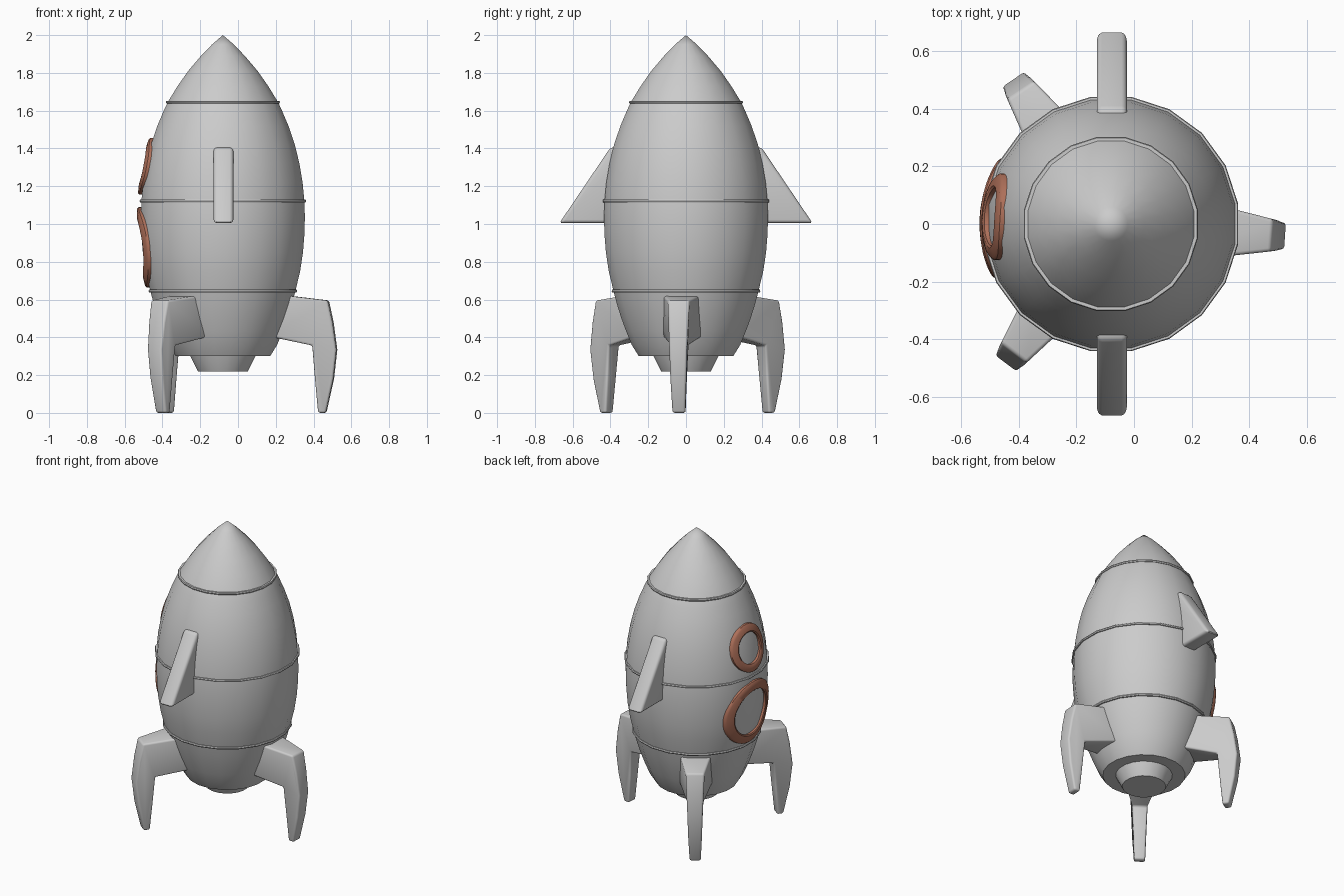
import bpy, bmesh
from math import sin, cos, pi, radians, sqrt

if "Cube" in bpy.data.objects:
    bpy.data.objects.remove(bpy.data.objects["Cube"])

CX = -0.08          # hull axis
SIDES = 20
K = 1 / cos(pi / SIDES)
HULL = [(0.30, 0.25), (0.36, 0.287), (0.43, 0.316), (0.50, 0.342), (0.58, 0.367),
        (0.65, 0.385), (0.75, 0.409), (0.85, 0.424), (0.95, 0.432), (1.04, 0.434),
        (1.125, 0.431), (1.22, 0.422), (1.32, 0.405), (1.42, 0.381), (1.52, 0.347),
        (1.60, 0.313), (1.645, 0.292), (1.73, 0.240), (1.81, 0.184), (1.89, 0.116),
        (1.95, 0.058), (2.0, 0.0)]


def make(name, verts, faces, angle=35, bevel=0, color=None):
    me = bpy.data.meshes.new(name)
    me.from_pydata(verts, [], faces)
    bm = bmesh.new()
    bm.from_mesh(me)
    bmesh.ops.remove_doubles(bm, verts=bm.verts, dist=1e-5)
    bmesh.ops.recalc_face_normals(bm, faces=bm.faces)
    bm.to_mesh(me)
    bm.free()
    ob = bpy.data.objects.new(name, me)
    bpy.context.collection.objects.link(ob)
    bpy.ops.object.select_all(action='DESELECT')
    ob.select_set(True)
    bpy.context.view_layer.objects.active = ob
    if bevel:
        mod = ob.modifiers.new("bevel", 'BEVEL')
        mod.width, mod.segments = bevel, 3
        mod.limit_method, mod.angle_limit = 'ANGLE', radians(25)
        bpy.ops.object.modifier_apply(modifier=mod.name)
    bpy.ops.object.shade_smooth_by_angle(angle=radians(angle))
    if color:
        me.materials.append(color)
    return ob


def lathe(name, profile, closed=False):
    """Revolve (z, r) points round the hull axis."""
    n = len(profile)
    verts = [(CX + r * K * cos((i + .5) * 2 * pi / SIDES),
              r * K * sin((i + .5) * 2 * pi / SIDES), z)
             for i in range(SIDES) for z, r in profile]
    faces = []
    for i in range(SIDES):
        j = (i + 1) % SIDES
        for k in range(n if closed else n - 1):
            m = (k + 1) % n
            faces.append((i * n + k, j * n + k, j * n + m, i * n + m))
    return make(name, verts, faces)


def slab(name, pts, place, bevel):
    """Closed solid from (u, z, half_width) outline points."""
    n = len(pts)
    verts = [place(u, s * w, z) for s in (-1, 1) for u, z, w in pts]
    faces = [tuple(range(n)), tuple(range(n, 2 * n))]
    faces += [(i, (i + 1) % n, n + (i + 1) % n, n + i) for i in range(n)]
    return make(name, verts, faces, 40, bevel)


def radius(z):
    for (z0, r0), (z1, r1) in zip(HULL, HULL[1:]):
        if z0 <= z <= z1:
            return r0 + (r1 - r0) * (z - z0) / (z1 - z0)
    return 0.0


# hull, nozzle and raised seams
lathe("hull", [(0.30, 0.0)] + HULL)
lathe("nozzle", [(0.31, 0.0), (0.31, 0.175), (0.30, 0.172), (0.22, 0.132), (0.22, 0.0)])
for name, z in (("lower_seam", 0.645), ("middle_seam", 1.122), ("upper_seam", 1.645)):
    r = radius(z)
    lathe(name, [(z - .007, r - .02), (z - .007, r + .007), (z, r + .010),
                 (z + .007, r + .007), (z + .007, r - .02)], closed=True)

# side wings
WING = [(0.30, 1.405, .052), (0.40, 1.405, .052), (0.67, 1.005, .052), (0.30, 1.005, .052)]
for name, s in (("front_wing", -1), ("back_wing", 1)):
    slab(name, WING, lambda u, w, z: (CX + .003 + w, s * u, z), .018)

# three tapered landing legs: (radius, height, half width)
LEG = [(0.25, 0.632, .112), (0.56, 0.595, .056), (0.585, 0.48, .052), (0.605, 0.335, .047),
       (0.588, 0.18, .041), (0.548, 0.0, .034), (0.507, 0.0, .034),
       (0.490, 0.19, .041), (0.477, 0.357, .050), (0.25, 0.405, .108)]
for name, deg in (("right_leg", -4), ("back_left_leg", 124), ("front_left_leg", 233)):
    c, s = cos(radians(deg)), sin(radians(deg))
    slab(name, LEG, lambda u, w, z: (CX + u * c - w * s, u * s + w * c, z), .012)

# porthole frames wrapped on the hull
copper = bpy.data.materials.new("copper")
copper.diffuse_color = (0.42, 0.16, 0.10, 1)
copper.use_nodes = True
copper.node_tree.nodes["Principled BSDF"].inputs["Base Color"].default_value = copper.diffuse_color


def porthole(name, yc, zc, rad, width, n=40):
    section = [(rad, -.02), (rad, .016), (rad - .008, .022),
               (rad - width + .008, .022), (rad - width, .016), (rad - width, -.02)]
    m = len(section)
    verts = []
    for i in range(n):
        a = 2 * pi * i / n
        for rho, h in section:
            y, z = yc + rho * cos(a), zc + rho * sin(a)
            x = sqrt(radius(z) ** 2 - y * y)
            verts.append((CX - x - h, y, z))
    faces = [(i * m + k, (i + 1) % n * m + k, (i + 1) % n * m + (k + 1) % m,
              i * m + (k + 1) % m) for i in range(n) for k in range(m)]
    make(name, verts, faces, 40, color=copper)


porthole("lower_porthole_frame", 0.02, 0.877, 0.212, 0.06)
porthole("upper_porthole_frame", 0.025, 1.305, 0.150, 0.05)
